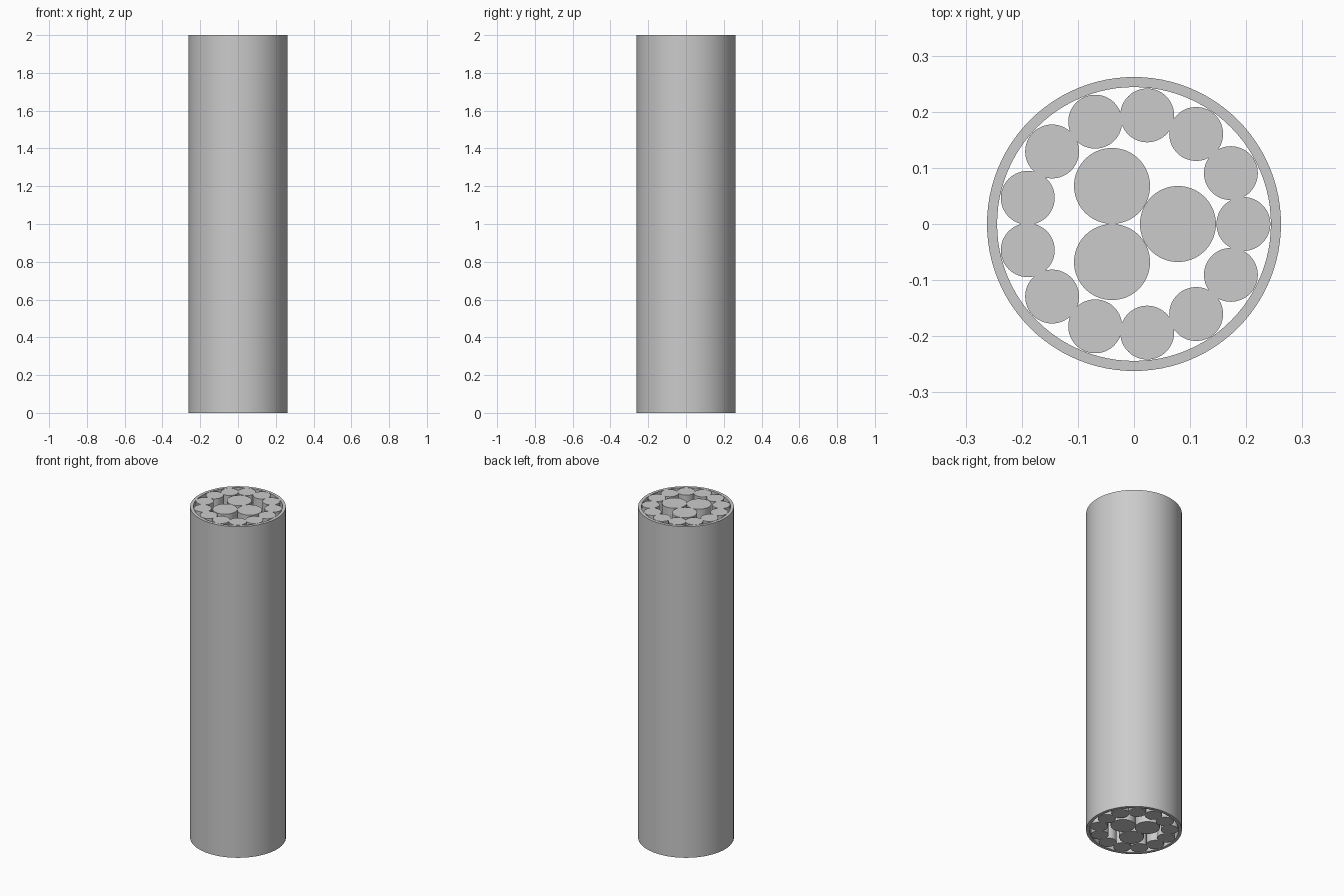
import bpy
import math

if "Cube" in bpy.data.objects:
    bpy.data.objects.remove(bpy.data.objects["Cube"], do_unlink=True)

HEIGHT = 2.0

grey = bpy.data.materials.new("light_grey")
grey.use_nodes = True
grey.diffuse_color = (0.6, 0.6, 0.6, 1)
grey.node_tree.nodes["Principled BSDF"].inputs["Base Color"].default_value = (0.6, 0.6, 0.6, 1)


def finish(obj, name):
    obj.name = name
    obj.data.materials.append(grey)
    bpy.ops.object.select_all(action='DESELECT')
    obj.select_set(True)
    bpy.context.view_layer.objects.active = obj
    bpy.ops.object.shade_smooth_by_angle(angle=math.radians(30))


def strand_ring(name, count, ring_radius, strand_radius):
    """Evenly spaced full-height rods on a circle, the first on +x."""
    for i in range(count):
        a = math.tau * i / count
        bpy.ops.mesh.primitive_cylinder_add(
            vertices=64, radius=strand_radius, depth=HEIGHT,
            location=(ring_radius * math.cos(a), ring_radius * math.sin(a), HEIGHT / 2))
        finish(bpy.context.object, f"{name}_{i + 1}")


def tube(name, outer, inner, sides=96):
    """Open hollow sleeve with flat annular ends."""
    profile = [(outer, 0), (outer, HEIGHT), (inner, HEIGHT), (inner, 0)]
    n = len(profile)
    verts = [(r * math.cos(math.tau * i / sides), r * math.sin(math.tau * i / sides), z)
             for i in range(sides) for r, z in profile]
    faces = []
    for i in range(sides):
        j = (i + 1) % sides
        for k in range(n):
            m = (k + 1) % n
            faces.append((i * n + k, j * n + k, j * n + m, i * n + m))
    mesh = bpy.data.meshes.new(name)
    mesh.from_pydata(verts, [], faces)
    mesh.update()
    obj = bpy.data.objects.new(name, mesh)
    bpy.context.collection.objects.link(obj)
    finish(obj, name)


# Outer sleeve
tube("outer_sleeve", 0.262, 0.244)

# Three thick core strands
strand_ring("core_strand", 3, 0.0783, 0.0677)

# Thirteen thin strands lining the sleeve
strand_ring("outer_strand", 13, 0.195, 0.048)
